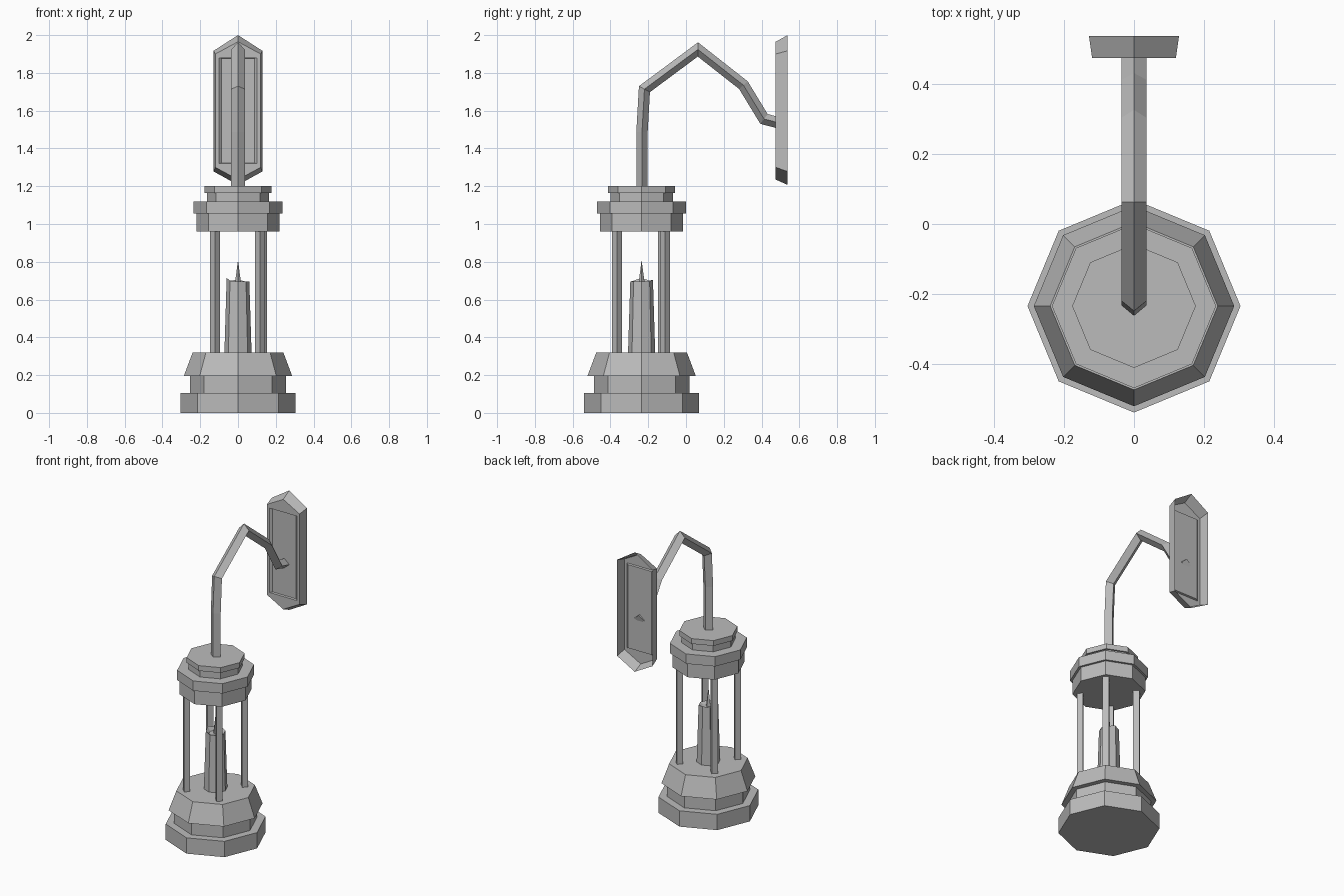
import bpy, bmesh
from math import sin, cos, pi
from mathutils import Vector

if "Cube" in bpy.data.objects:
    bpy.data.objects.remove(bpy.data.objects["Cube"], do_unlink=True)

AXIS_Y = -0.235

metal = bpy.data.materials.new("plain grey")
metal.use_nodes = True
GREY = (0.5, 0.5, 0.5, 1)
metal.diffuse_color = GREY
metal.node_tree.nodes["Principled BSDF"].inputs["Base Color"].default_value = GREY


def finish(name, bm, recalc=True):
    if recalc:
        bmesh.ops.recalc_face_normals(bm, faces=bm.faces)
    mesh = bpy.data.meshes.new(name)
    bm.to_mesh(mesh)
    bm.free()
    mesh.materials.append(metal)
    obj = bpy.data.objects.new(name, mesh)
    bpy.context.scene.collection.objects.link(obj)
    return obj


def bridge(bm, a, b):
    for i in range(len(a)):
        j = (i + 1) % len(a)
        bm.faces.new((a[i], a[j], b[j], b[i]))


def loft(name, rings):
    """Closed solid through a list of point rings."""
    bm = bmesh.new()
    loops = [[bm.verts.new(p) for p in ring] for ring in rings]
    for a, b in zip(loops, loops[1:]):
        bridge(bm, a, b)
    bm.faces.new(loops[0])
    bm.faces.new(loops[-1])
    return finish(name, bm)


def ring(r, z, sides=8, x=0, y=0):
    return [Vector((x + r * cos(2 * pi * i / sides), AXIS_Y + y + r * sin(2 * pi * i / sides), z))
            for i in range(sides)]


def turned(name, profile, sides=8, x=0, y=0):
    return loft(name, [ring(r, z, sides, x, y) for r, z in profile])


# Stepped octagonal base and cap
turned("base", [(0.305, 0), (0.305, 0.105), (0.253, 0.105), (0.253, 0.195),
                (0.287, 0.195), (0.24, 0.32)])
turned("cap", [(0.22, 0.96), (0.22, 1.055), (0.235, 1.055), (0.235, 1.12),
               (0.165, 1.12), (0.165, 1.165), (0.177, 1.165), (0.177, 1.2)])

# Four thin posts at the corners
posts = {"front_left_post": (0.116, -0.13), "front_right_post": (-0.122, -0.13),
         "back_left_post": (0.127, 0.124), "back_right_post": (-0.122, 0.113)}
for name, (px, py) in posts.items():
    turned(name, [(0.026, 0.315), (0.026, 0.965)], 4, px, py)

# Tapered candle with an uneven, hollowed rim
rim = ring(0.06, 0.695)
for i, lift in {2: 0.01, 3: 0.005, 4: 0.02, 5: 0.005}.items():
    rim[i].z += lift
loft("candle", [ring(0.072, 0.315), rim, ring(0.04, 0.685)])

# Pointed flame
bm = bmesh.new()
bmesh.ops.create_cone(bm, cap_ends=True, segments=4, radius1=0.017, radius2=0, depth=0.13)
bmesh.ops.translate(bm, verts=bm.verts, vec=(0, AXIS_Y, 0.745))
finish("flame", bm)

# Bent arm: diamond section swept along a path in the side plane
path = [Vector((0, y, z)) for y, z in [
    (-0.233, 1.19), (-0.233, 1.487), (-0.22, 1.714), (0.063, 1.924),
    (0.304, 1.735), (0.413, 1.556), (0.49, 1.536)]]
side = Vector((1, 0, 0))
sections = []
for i, p in enumerate(path):
    d0 = (p - path[max(i - 1, 0)]).normalized()
    d1 = (path[min(i + 1, len(path) - 1)] - p).normalized()
    across = (d0 + d1).normalized().cross(side)
    size = 0.03
    if d0.length and d1.length:
        size /= max((d0 + d1).length / 2, 0.5)
    sections.append([p + side * 0.036, p + across * size, p - side * 0.036, p - across * size])
loft("arm", sections)


# Wall plate: flared shell with pointed ends, open at the back, recessed panel in front
def hexagon(bm, w, y, low, shoulder_low, shoulder_high, high):
    pts = [(0, low), (w, shoulder_low), (w, shoulder_high),
           (0, high), (-w, shoulder_high), (-w, shoulder_low)]
    return [bm.verts.new((x, y, z)) for x, z in pts]


def rectangle(bm, w, y, low, high):
    return [bm.verts.new((x, y, z)) for x, z in [(w, low), (w, high), (-w, high), (-w, low)]]


bm = bmesh.new()
back = hexagon(bm, 0.129, 0.538, 1.207, 1.278, 1.917, 2.0)
front = hexagon(bm, 0.12, 0.475, 1.235, 1.3, 1.9, 1.965)
frame = rectangle(bm, 0.1, 0.475, 1.32, 1.88)
panel = rectangle(bm, 0.087, 0.487, 1.323, 1.877)
bridge(bm, back, front)
bridge(bm, frame, panel)
bm.faces.new(panel)
for i in range(4):
    a, b = frame[i], frame[(i + 1) % 4]
    outer = [(1, 2), (2, 3, 4), (4, 5), (5, 0, 1)][i]
    bm.faces.new([front[k] for k in outer] + [b, a])
finish("wall_plate", bm)
